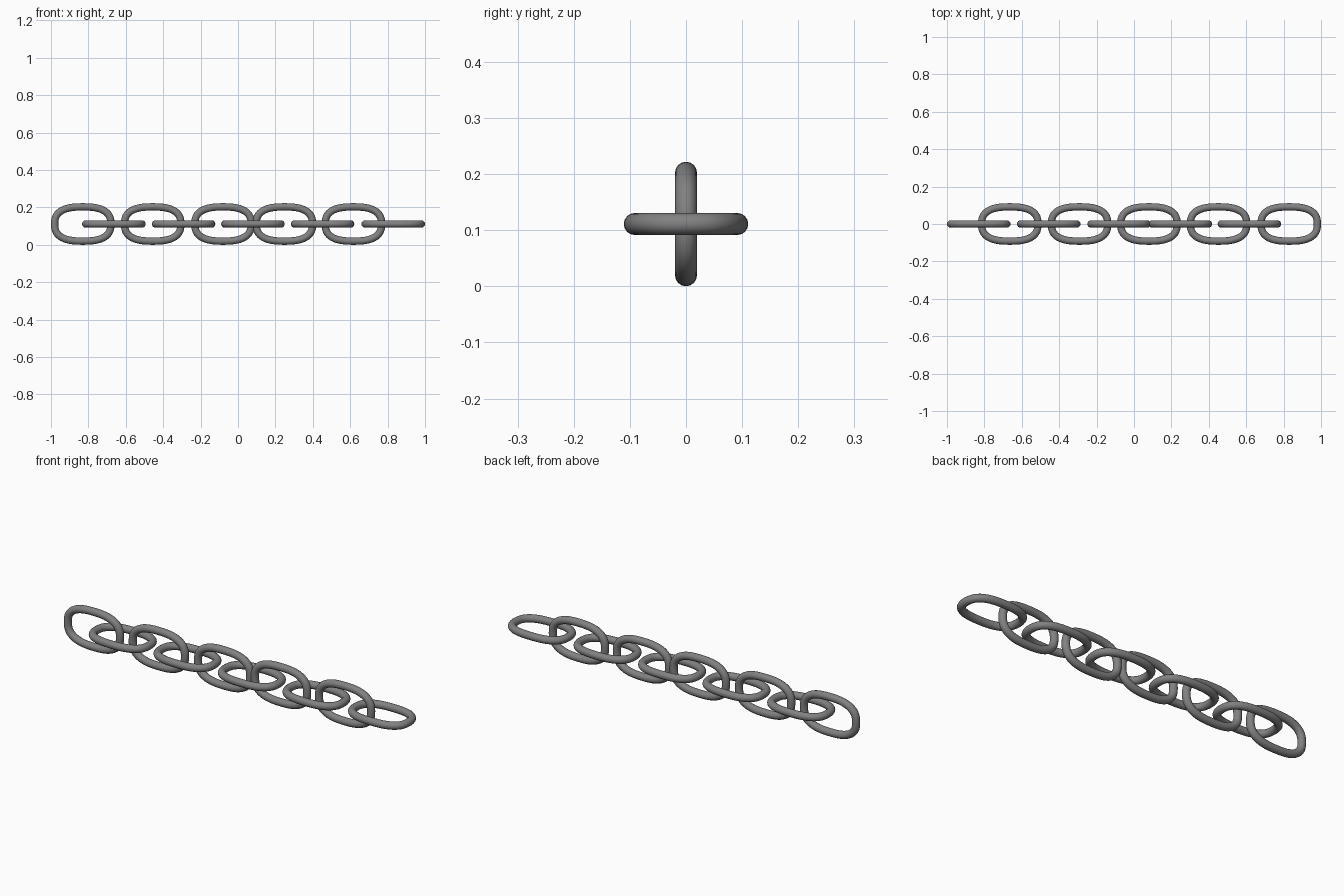
import bpy, bmesh
from math import sin, cos, pi, copysign
from mathutils import Vector

if "Cube" in bpy.data.objects:
    bpy.data.objects.remove(bpy.data.objects["Cube"])

A, B = 0.1505, 0.0915     # half length / half width of the link centreline
R = 0.0195                # wire radius
N, M = 64, 16             # segments along the link, around the wire
Z = 0.111                 # chain axis height
EXP = 2.6                 # superellipse exponent


def power(v):
    return copysign(abs(v) ** (2 / EXP), v)


def link_mesh():
    # squarish oval swept with a round wire, lying in the xy plane
    dense = [Vector((A * power(cos(2 * pi * i / 4000)), B * power(sin(2 * pi * i / 4000)), 0))
             for i in range(4000)]
    run = [0.0]
    for i in range(4000):
        run.append(run[-1] + (dense[(i + 1) % 4000] - dense[i]).length)
    path, j = [], 0
    for k in range(N):
        while run[j] < run[-1] * k / N:
            j += 1
        path.append(dense[j % 4000])
    bm = bmesh.new()
    rings = []
    for k, p in enumerate(path):
        t = (path[(k + 1) % N] - path[k - 1]).normalized()
        out = Vector((t.y, -t.x, 0))
        rings.append([bm.verts.new(p + R * (out * cos(2 * pi * m / M) + Vector((0, 0, sin(2 * pi * m / M)))))
                      for m in range(M)])
    for k in range(N):
        a, b = rings[k], rings[(k + 1) % N]
        for m in range(M):
            bm.faces.new((a[m], b[m], b[(m + 1) % M], a[(m + 1) % M])).smooth = True
    bmesh.ops.recalc_face_normals(bm, faces=bm.faces)
    mesh = bpy.data.meshes.new("chain_link")
    bm.to_mesh(mesh)
    bm.free()
    return mesh


mesh = link_mesh()

# dark grey metal
steel = bpy.data.materials.new("dark_steel")
steel.diffuse_color = (0.22, 0.22, 0.22, 1)
steel.use_nodes = True
steel.node_tree.nodes["Principled BSDF"].inputs["Base Color"].default_value = steel.diffuse_color
mesh.materials.append(steel)


def place(name, x, roll):
    ob = bpy.data.objects.new(name, mesh)
    ob.location = (x, 0, Z)
    ob.rotation_euler = (roll, 0, 0)
    bpy.context.collection.objects.link(ob)


# upright links
for i, x in enumerate((-0.83, -0.456, -0.08, 0.248, 0.617)):
    place(f"upright_link_{i + 1}", x, pi / 2)
# flat links
for i, x in enumerate((-0.664, -0.291, 0.08, 0.452, 0.83)):
    place(f"flat_link_{i + 1}", x, 0)
